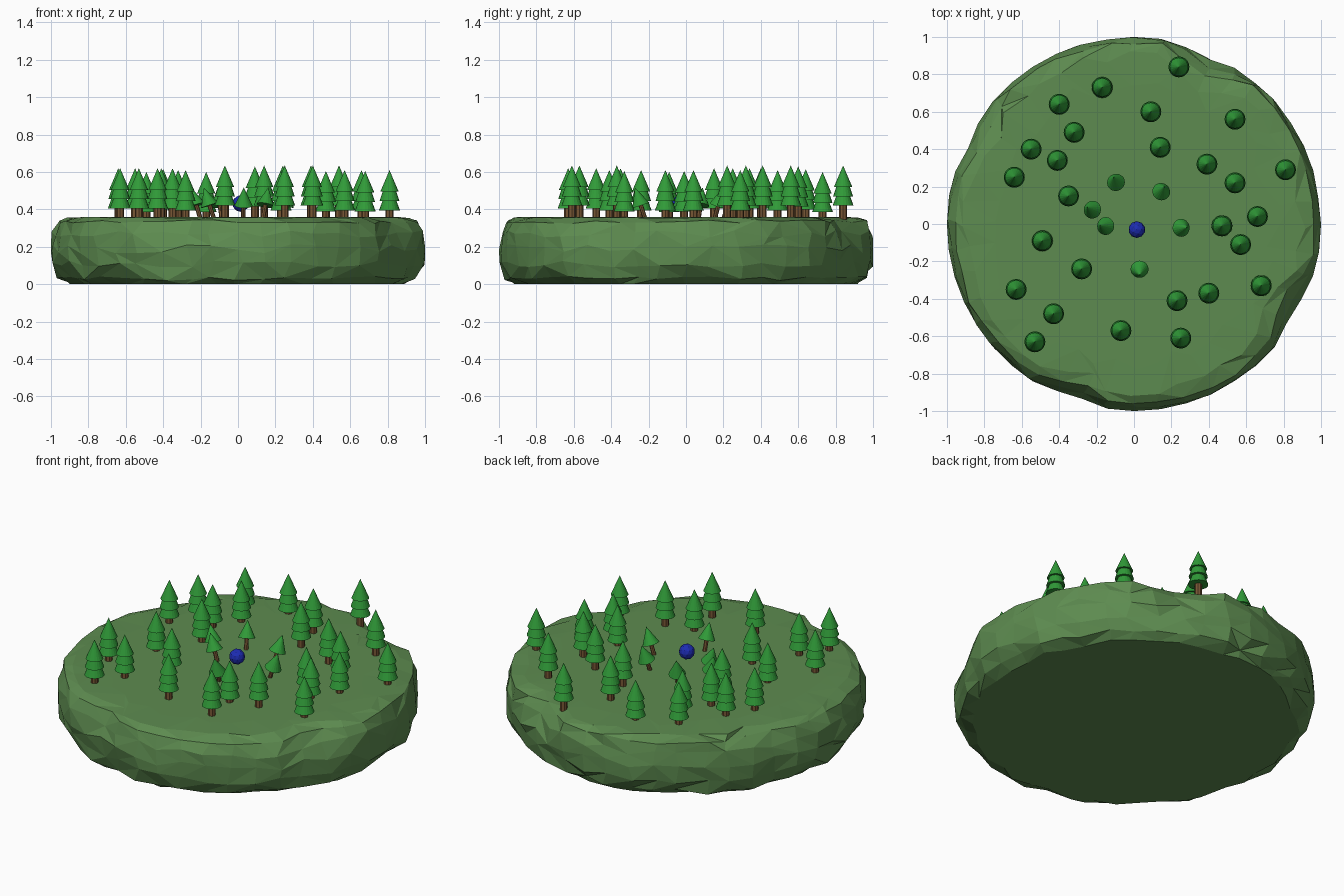
import bpy, bmesh, math, random
from mathutils import Matrix, Vector

if "Cube" in bpy.data.objects:
    bpy.data.objects.remove(bpy.data.objects["Cube"])

random.seed(4)


def mat(name, rgb):
    m = bpy.data.materials.new(name)
    m.diffuse_color = (*rgb, 1)
    m.use_nodes = True
    m.node_tree.nodes["Principled BSDF"].inputs["Base Color"].default_value = m.diffuse_color
    return m


GRASS = mat("grass", (0.11, 0.26, 0.08))
LEAF = mat("leaf", (0.03, 0.33, 0.04))
BARK = mat("bark", (0.19, 0.095, 0.035))
BLUE = mat("blue", (0.012, 0.025, 0.45))


def finish(name, bm, *mats):
    bmesh.ops.recalc_face_normals(bm, faces=bm.faces[:])
    me = bpy.data.meshes.new(name)
    bm.to_mesh(me)
    bm.free()
    for m in mats:
        me.materials.append(m)
    ob = bpy.data.objects.new(name, me)
    bpy.context.collection.objects.link(ob)
    return ob


# Rocky island: faceted lathe with jittered rings and a few notches in the rim
N = 44
NOTCHES = [(-109, 0.07), (66, 0.09), (152, 0.06), (-27, 0.08)]
#        z, radius, radial jitter, z jitter, notch weight
RINGS = [(0.008, 0.90, 0.025, 0.0, 0.0), (0.03, 0.955, 0.02, 0.012, 0.1),
         (0.11, 0.99, 0.015, 0.02, 0.3), (0.19, 1.0, 0.008, 0.025, 0.4),
         (0.27, 0.99, 0.012, 0.02, 0.7), (0.335, 0.965, 0.015, 0.01, 1.0),
         (0.356, 0.90, 0.03, 0.003, 1.0), (0.36, 0.75, 0.05, 0.0, 0.0)]
bm = bmesh.new()
rows = []
for k, (z, r, jr, jz, w) in enumerate(RINGS):
    row = []
    for i in range(N):
        a = 2 * math.pi * i / N
        rr = r + random.uniform(-jr, jr)
        for deg, depth in NOTCHES:
            d = abs((math.degrees(a) - deg + 180) % 360 - 180)
            rr -= w * depth * max(0, 1 - d / 14)
        if k == 3 and i % (N // 4) == 0:
            rr = 1.0
        zz = z + random.uniform(-jz, jz)
        a += random.uniform(-0.03, 0.03) if k != 3 else 0
        rr = min(rr, 1.0)
        row.append(bm.verts.new((rr * math.cos(a), rr * math.sin(a), zz)))
    rows.append(row)
for lo, hi in zip(rows, rows[1:]):
    for i in range(N):
        j = (i + 1) % N
        if random.random() < 0.5:
            bm.faces.new((lo[i], lo[j], hi[j]))
            bm.faces.new((lo[i], hi[j], hi[i]))
        else:
            bm.faces.new((lo[i], lo[j], hi[i]))
            bm.faces.new((lo[j], hi[j], hi[i]))
bm.faces.new(rows[-1])
for v in rows[0]:
    v.co.z = 0.0
bm.faces.new(rows[0])
finish("island", bm, GRASS)


def cone(bm, r1, r2, z0, z1, segs, index):
    ret = bmesh.ops.create_cone(bm, cap_ends=True, segments=segs, radius1=r1, radius2=r2,
                                depth=z1 - z0, matrix=Matrix.Translation((0, 0, (z0 + z1) / 2)))
    for f in {f for v in ret["verts"] for f in v.link_faces}:
        f.material_index = index


# Tall pine mesh: trunk and three tiers, measured down from the tip
bm = bmesh.new()
cone(bm, 0.021, 0.021, -0.29, -0.19, 8, 1)
cone(bm, 0.056, 0.030, -0.215, -0.145, 20, 0)
cone(bm, 0.053, 0.030, -0.165, -0.095, 20, 0)
cone(bm, 0.049, 0.0, -0.115, 0.0, 20, 0)
pine = finish("pine_tree", bm, LEAF, BARK)

PINES = [(.24, .84, .635), (-.17, .73, .60), (-.40, .64, .615), (.09, .60, .63),
         (.54, .56, .635), (-.32, .49, .61), (-.55, .40, .62), (-.41, .34, .62),
         (.14, .41, .635), (.39, .32, .635), (.81, .29, .61), (-.64, .25, .62),
         (.54, .22, .635), (-.35, .15, .62), (.66, .04, .61), (.47, -.01, .605),
         (.57, -.11, .61), (-.49, -.09, .60), (-.28, -.24, .61), (-.63, -.35, .62),
         (-.43, -.48, .62), (-.53, -.63, .62), (-.07, -.57, .635), (.23, -.41, .61),
         (.40, -.37, .635), (.68, -.33, .605), (.25, -.61, .635)]
for n, (x, y, z) in enumerate(PINES):
    ob = pine if n == 0 else bpy.data.objects.new("pine_tree", pine.data)
    if n:
        bpy.context.collection.objects.link(ob)
    ob.location = (x, y, z)

# Small saplings leaning away from the ball in the middle
bm = bmesh.new()
cone(bm, 0.012, 0.012, -0.01, 0.09, 8, 1)
cone(bm, 0.048, 0.0, 0.07, 0.17, 20, 0)
sapling = finish("sapling", bm, LEAF, BARK)
SAPLINGS = [(-.10, .23), (.15, .18), (-.23, .08), (-.16, -.01), (.26, -.02), (.03, -.25)]
CENTRE = Vector((0.02, -0.03, 0))
LEAN = math.radians(18)
for n, (x, y) in enumerate(SAPLINGS):
    ob = sapling if n == 0 else bpy.data.objects.new("sapling", sapling.data)
    if n:
        bpy.context.collection.objects.link(ob)
    out = (Vector((x, y, 0)) - CENTRE).normalized()
    ob.rotation_euler = Matrix.Rotation(LEAN, 3, Vector((0, 0, 1)).cross(out)).to_euler()
    ob.location = Vector((x, y, 0.355)) - out * 0.03

# Faceted blue ball
bm = bmesh.new()
bmesh.ops.create_icosphere(bm, subdivisions=2, radius=0.045,
                           matrix=Matrix.Translation((0.015, -0.03, 0.432)))
finish("ball", bm, BLUE)
